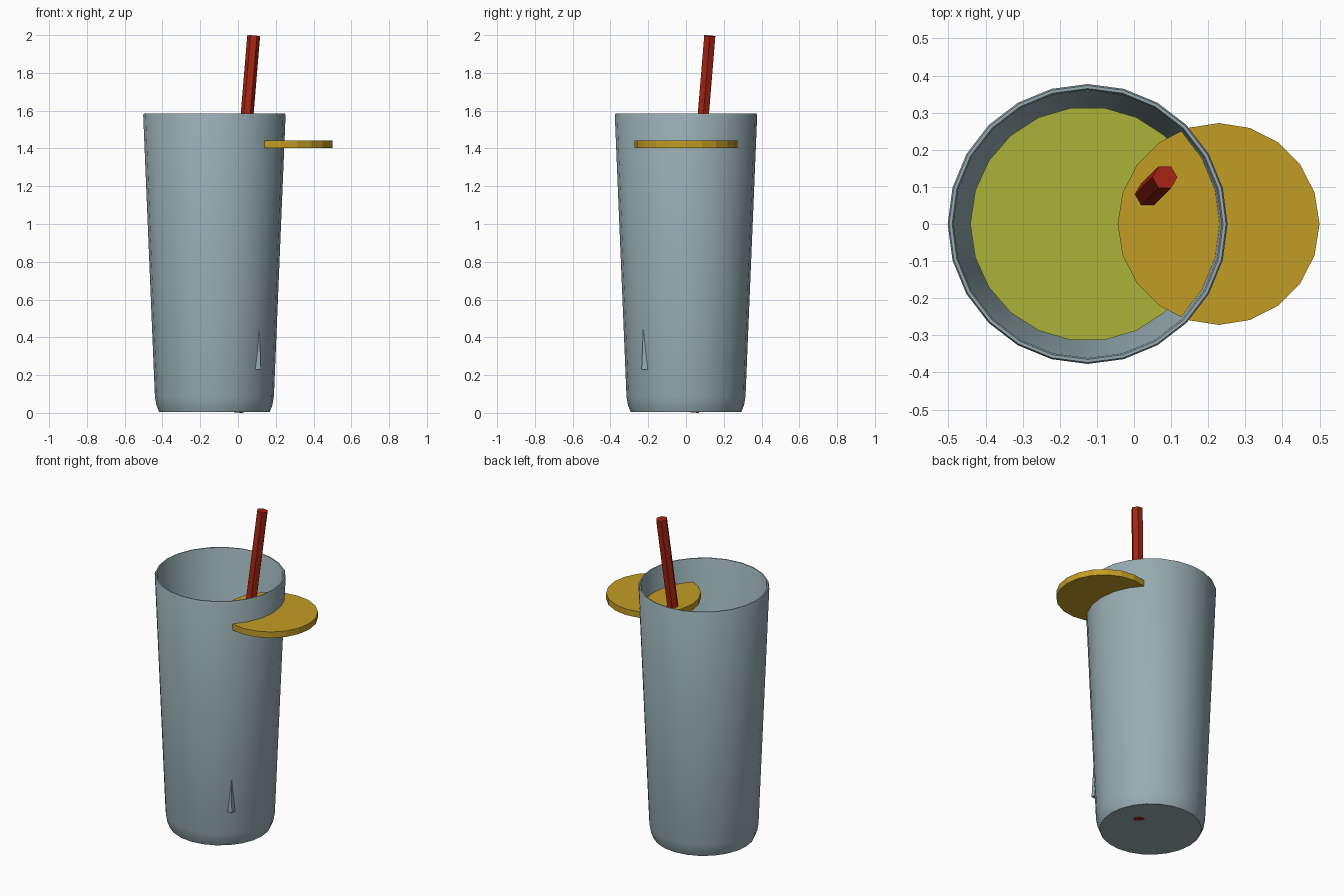
import bpy, bmesh, math
from mathutils import Vector, Matrix

if "Cube" in bpy.data.objects:
    bpy.data.objects.remove(bpy.data.objects["Cube"])

CX = -0.125  # glass axis


def material(name, rgb):
    m = bpy.data.materials.new(name)
    m.diffuse_color = (*rgb, 1)
    m.use_nodes = True
    m.node_tree.nodes["Principled BSDF"].inputs["Base Color"].default_value = m.diffuse_color
    return m


GLASS = material("pale_blue_glass", (0.31, 0.415, 0.445))
DRINK = material("lime_drink", (0.40, 0.45, 0.04))
LEMON = material("lemon_yellow", (0.54, 0.335, 0.018))
RED = material("straw_red", (0.376, 0.018, 0.006))


def finish(bm, name, mat, smooth=False):
    bmesh.ops.recalc_face_normals(bm, faces=bm.faces)
    me = bpy.data.meshes.new(name)
    bm.to_mesh(me)
    bm.free()
    me.materials.append(mat)
    ob = bpy.data.objects.new(name, me)
    bpy.context.collection.objects.link(ob)
    if smooth:
        bpy.ops.object.select_all(action='DESELECT')
        ob.select_set(True)
        bpy.context.view_layer.objects.active = ob
        bpy.ops.object.shade_smooth_by_angle(angle=math.radians(35))
    return ob


def loft(name, mat, rings, n, smooth=False):
    """Join rings of (centre, radius, axis) and cap both ends."""
    bm = bmesh.new()
    loops = []
    for centre, r, axis in rings:
        q = Vector((0, 0, 1)).rotation_difference(Vector(axis))
        loops.append([bm.verts.new(Vector(centre) + q @ Vector(
            (r * math.cos(2 * math.pi * i / n), r * math.sin(2 * math.pi * i / n), 0)))
            for i in range(n)])
    for a, b in zip(loops, loops[1:]):
        for i in range(n):
            j = (i + 1) % n
            bm.faces.new((a[i], a[j], b[j], b[i]))
    bm.faces.new(loops[0][::-1])
    bm.faces.new(loops[-1])
    return finish(bm, name, mat, smooth)


UP = (0, 0, 1)

# Tapered tumbler: outer wall, rounded rim, inner wall and floor
profile = [(0.293, 0.005), (0.307, 0.04), (0.315, 0.085), (0.377, 1.577), (0.373, 1.585),
           (0.365, 1.585), (0.361, 1.577), (0.300, 0.09), (0.285, 0.05)]
loft("glass", GLASS, [((CX, 0, z), r, UP) for r, z in profile], 24, True)

# Drink inside the glass
loft("drink", DRINK, [((CX, 0, 0.06), 0.27, UP), ((CX, 0, 1.1), 0.316, UP)], 22)

# Lemon slice pushed through the wall
loft("lemon_slice", LEMON, [((0.228, 0, z), 0.272, UP) for z in (1.403, 1.441)], 20)

# Six-sided bent straw
lean = (0.083, 0.083, 1)
loft("straw", RED, [((-0.003, 0.04, 0.004), 0.034, lean),
                    ((0.0, 0.044, 1.0), 0.034, lean),
                    ((0.083, 0.126, 1.996), 0.034, lean)], 6)

# Ice cube whose lower corner shows through the wall
half = 0.13
rot = Vector(UP).rotation_difference(Vector((-0.035, 0.04, 1))).to_matrix()
centre = Vector((0.121, -0.235, 0.23)) - rot @ Vector((half, -half, -half))
bm = bmesh.new()
bmesh.ops.create_cube(bm, size=2 * half, matrix=Matrix.Translation(centre) @ rot.to_4x4())
finish(bm, "ice_cube", GLASS)
